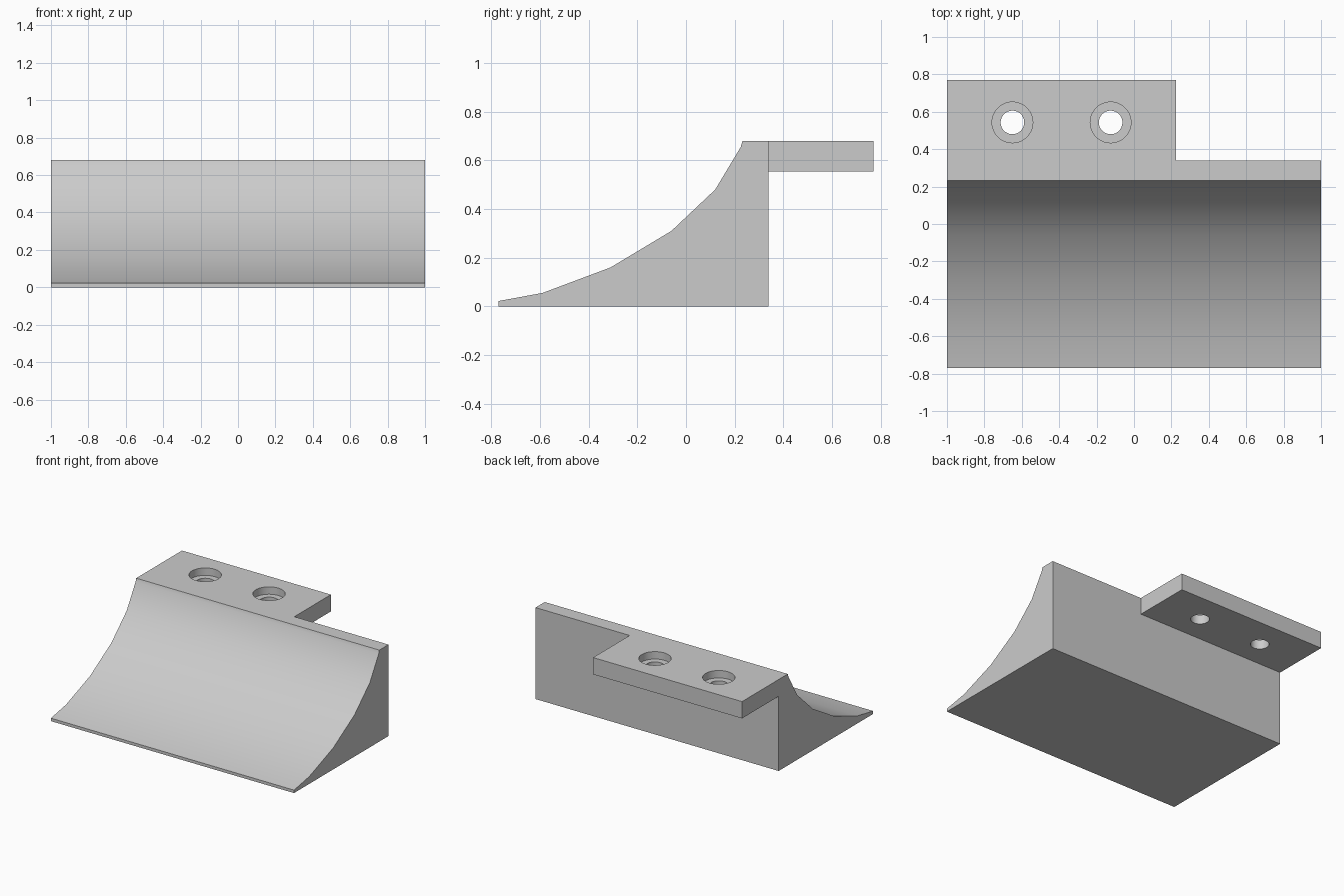
import bpy, bmesh, math
from mathutils import Vector

old = bpy.data.objects.get("Cube")
if old:
    bpy.data.objects.remove(old, do_unlink=True)

grey = bpy.data.materials.new("light grey")
grey.use_nodes = True
colour = (0.6, 0.6, 0.6, 1)
grey.diffuse_color = colour
grey.node_tree.nodes["Principled BSDF"].inputs["Base Color"].default_value = colour

TOP, BACK = 0.68, 0.34


def extrude(name, points, offset):
    """Solid made by sweeping a flat outline along an offset."""
    bm = bmesh.new()
    face = bm.faces.new([bm.verts.new(p) for p in points])
    swept = bmesh.ops.extrude_face_region(bm, geom=[face])["geom"]
    bmesh.ops.translate(bm, vec=Vector(offset),
                        verts=[v for v in swept if isinstance(v, bmesh.types.BMVert)])
    bmesh.ops.recalc_face_normals(bm, faces=bm.faces)
    mesh = bpy.data.meshes.new(name)
    bm.to_mesh(mesh)
    bm.free()
    obj = bpy.data.objects.new(name, mesh)
    bpy.context.collection.objects.link(obj)
    mesh.materials.append(grey)
    return obj


def circle(x, y, z, radius, sides=48):
    return [(x + radius * math.cos(2 * math.pi * i / sides),
             y + radius * math.sin(2 * math.pi * i / sides), z) for i in range(sides)]


def combine(target, tool, operation):
    mod = target.modifiers.new(tool.name, "BOOLEAN")
    mod.operation, mod.solver, mod.object = operation, "EXACT", tool
    bpy.context.view_layer.objects.active = target
    bpy.ops.object.modifier_apply(modifier=mod.name)
    bpy.data.objects.remove(tool, do_unlink=True)


# Wedge body with a concave sloping front
profile = [(-0.77, 0), (-0.77, 0.022), (-0.59, 0.055), (-0.31, 0.16), (-0.06, 0.31),
           (0.12, 0.48), (0.225, 0.655), (0.232, TOP), (BACK, TOP), (BACK, 0)]
body = extrude("curved_ramp_bracket", [(-1, y, z) for y, z in profile], (2, 0, 0))

# Mounting flange, shaped to butt flush into the body
flange = extrude("mounting_flange",
                 [(-1, 0.3, 0.555), (0.225, 0.3, 0.555), (0.225, 0.77, 0.555), (-1, 0.77, 0.555)],
                 (0, 0, TOP - 0.555))
combine(body, flange, "UNION")

# Counterbored screw holes
for x in (-0.65, -0.125):
    for radius, floor in ((0.063, 0.5), (0.109, 0.625)):
        cutter = extrude("hole_cutter", circle(x, 0.543, floor, radius), (0, 0, 0.3))
        cutter.hide_render = True
        combine(body, cutter, "DIFFERENCE")

# Smooth the curved slope and the bores, keep the edges crisp
bpy.ops.object.select_all(action="DESELECT")
body.select_set(True)
bpy.context.view_layer.objects.active = body
bpy.ops.object.shade_smooth_by_angle(angle=math.radians(30))
